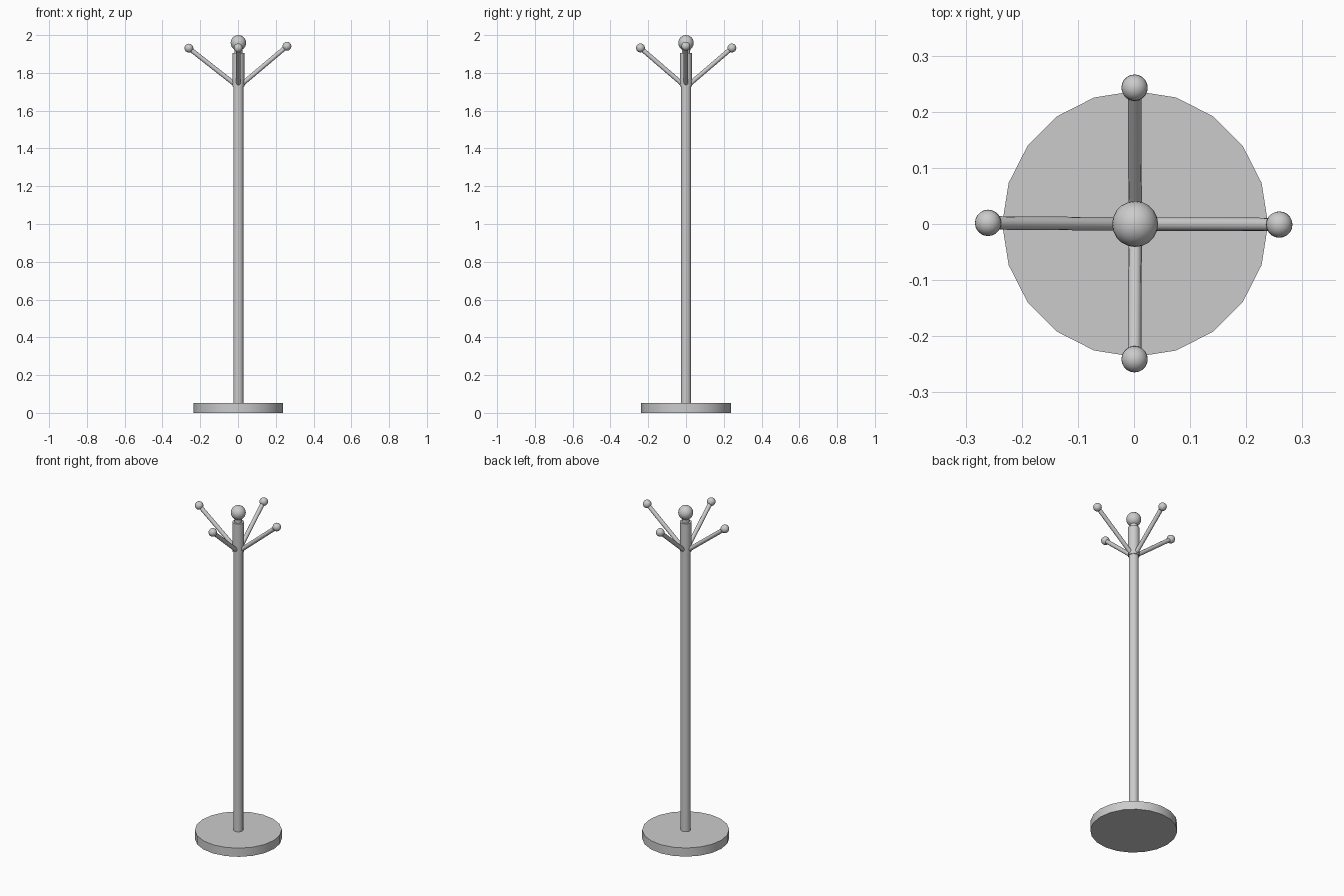
import bpy, math
from mathutils import Vector

if "Cube" in bpy.data.objects:
    bpy.data.objects.remove(bpy.data.objects["Cube"])


def finish(name):
    ob = bpy.context.object
    ob.name = name
    bpy.ops.object.shade_smooth_by_angle(angle=math.radians(40))
    return ob


def rod(name, start, end, radius, sides):
    a, b = Vector(start), Vector(end)
    bpy.ops.mesh.primitive_cylinder_add(
        vertices=sides, radius=radius, depth=(b - a).length, location=(a + b) / 2,
        rotation=(b - a).to_track_quat('Z', 'Y').to_euler())
    return finish(name)


def ball(name, center, radius):
    bpy.ops.mesh.primitive_uv_sphere_add(
        segments=20, ring_count=12, radius=radius, location=center)
    return finish(name)


CX = 0.002  # pole axis sits slightly right of the arm span's centre

# Round base, pole, thicker collar and neck
rod("base", (CX, 0, 0), (CX, 0, 0.052), 0.237, 20)
rod("pole", (CX, 0, 0.04), (CX, 0, 1.74), 0.027, 20)
rod("collar", (CX, 0, 1.728), (CX, 0, 1.904), 0.032, 20)
rod("neck", (CX, 0, 1.89), (CX, 0, 1.94), 0.021, 20)
ball("top_knob", (CX, 0, 1.959), 0.041)

# Four slanted arms, each ending in a small ball
arms = {
    "left": (-0.260, 0.002, 1.931),
    "right": (0.259, -0.001, 1.941),
    "back": (0.001, 0.243, 1.932),
    "front": (0.001, -0.241, 1.932),
}
for side, tip in arms.items():
    out = Vector((tip[0], tip[1], 0)).normalized()
    start = Vector((CX, 0, 1.737)) + out * 0.015
    rod(side + "_arm", start, tip, 0.012, 12)
    ball(side + "_arm_knob", tip, 0.0235)
